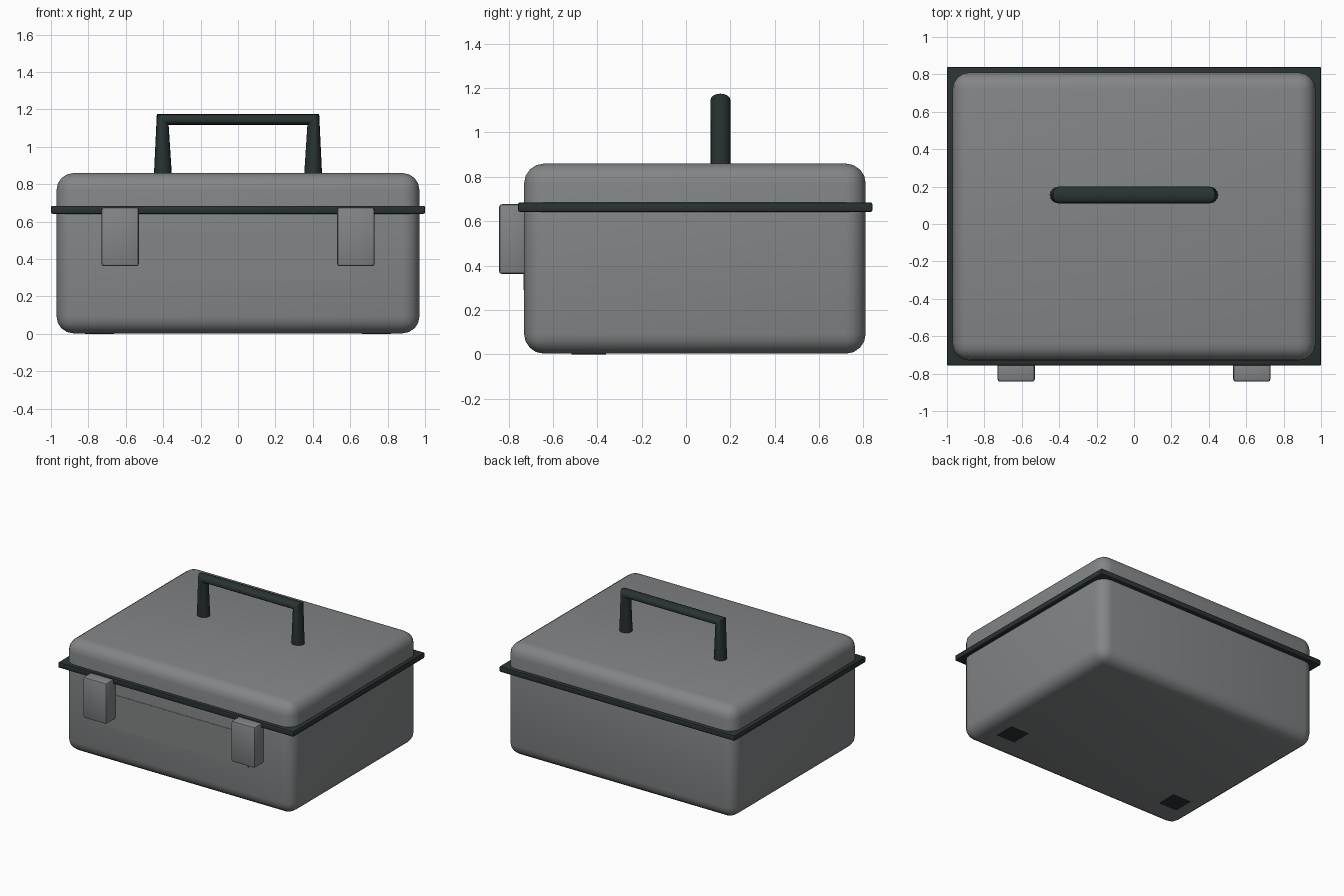
import bpy, bmesh, math
from mathutils import Vector

if "Cube" in bpy.data.objects:
    bpy.data.objects.remove(bpy.data.objects["Cube"])


def material(name, rgb):
    m = bpy.data.materials.new(name)
    m.diffuse_color = (*rgb, 1)
    m.use_nodes = True
    m.node_tree.nodes["Principled BSDF"].inputs["Base Color"].default_value = m.diffuse_color
    return m


GREY = material("grey_plastic", (0.225, 0.235, 0.24))
DARK = material("dark_trim", (0.022, 0.032, 0.032))


def finish(name, bm, mat, smooth=35):
    bmesh.ops.recalc_face_normals(bm, faces=bm.faces[:])
    mesh = bpy.data.meshes.new(name)
    bm.to_mesh(mesh)
    bm.free()
    mesh.materials.append(mat)
    ob = bpy.data.objects.new(name, mesh)
    bpy.context.collection.objects.link(ob)
    bpy.ops.object.select_all(action='DESELECT')
    bpy.context.view_layer.objects.active = ob
    ob.select_set(True)
    bpy.ops.object.shade_smooth_by_angle(angle=math.radians(smooth))
    return ob


def box(name, lo, hi, mat, bevel=0, segments=2):
    lo, hi = Vector(lo), Vector(hi)
    bm = bmesh.new()
    bmesh.ops.create_cube(bm, size=1)
    bmesh.ops.scale(bm, vec=hi - lo, verts=bm.verts)
    bmesh.ops.translate(bm, vec=(lo + hi) / 2, verts=bm.verts)
    if bevel:
        bmesh.ops.bevel(bm, geom=bm.edges[:], offset=bevel, segments=segments,
                        profile=0.5, affect='EDGES')
    return finish(name, bm, mat)


# Rounded case and the rim between its base and lid
box("case_body", (-0.97, -0.73, 0.003), (0.97, 0.81, 0.86), GREY, 0.09, 4)
box("lid_rim", (-1, -0.757, 0.642), (1, 0.84, 0.685), DARK, 0.008)

# Flush panel on the front
box("front_panel", (-0.6, -0.733, 0.29), (0.6, -0.727, 0.548), GREY)

# Latches and bottom pads, one on each side
for side, label in ((-1, "left"), (1, "right")):
    a, b = sorted((side * 0.53, side * 0.73))
    box(label + "_latch", (a, -0.843, 0.362), (b, -0.72, 0.677), GREY, 0.014)
    c = side * 0.74
    box(label + "_bottom_pad", (c - 0.077, -0.515, 0.0), (c + 0.077, -0.36, 0.006), DARK)

# Handle: oval sections given as outer and inner (x, z), mitred at the corners
half = [((0.45, 0.84), (0.353, 0.84)), ((0.434, 1.175), (0.371, 1.118))]
sections = half + [tuple((-x, z) for x, z in s) for s in reversed(half)]
SIDES = 16
bm = bmesh.new()
rings = []
for outer, inner in sections:
    o, i = Vector((outer[0], 0.155, outer[1])), Vector((inner[0], 0.155, inner[1]))
    ring = []
    for k in range(SIDES):
        t = 2 * math.pi * k / SIDES
        p = (o + i) / 2 + (o - i) / 2 * math.cos(t) + Vector((0, 0.045 * math.sin(t), 0))
        ring.append(bm.verts.new(p))
    rings.append(ring)
for r, s in zip(rings, rings[1:]):
    for k in range(SIDES):
        n = (k + 1) % SIDES
        bm.faces.new((r[k], r[n], s[n], s[k]))
bm.faces.new(rings[0])
bm.faces.new(rings[-1])
finish("carry_handle", bm, DARK)
